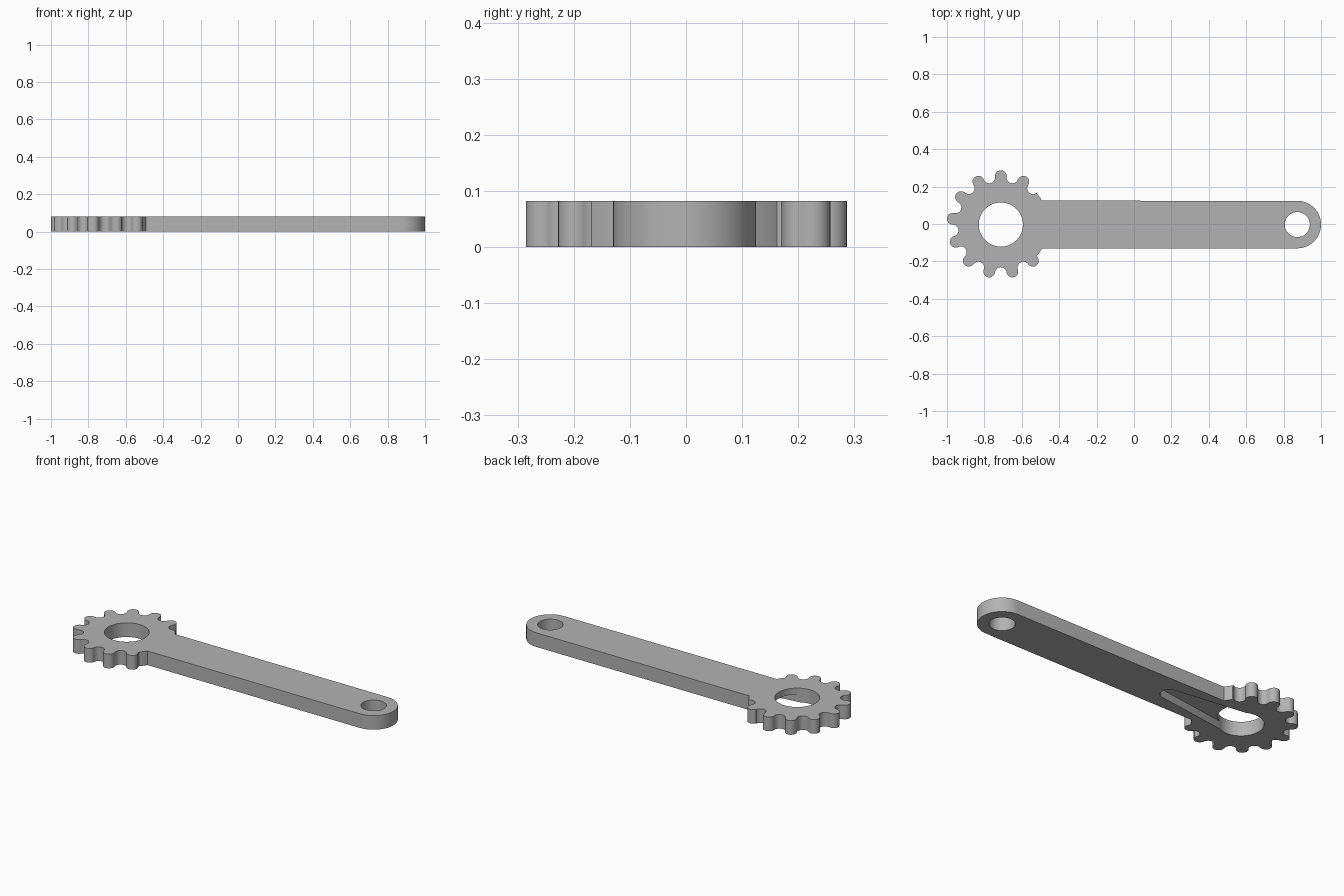
import bpy
import bmesh
from math import radians, cos, sin, pi

THICK = 0.082
MID_Y = -0.003
GEAR_X, PIVOT_X = -0.712, 0.873
ARM_HALF = 0.127
TEETH = 13
PITCH_R, TOOTH_R = 0.259, 0.031
SHOULDER_R = 0.255
POCKET_DEPTH = 0.045

if "Cube" in bpy.data.objects:
    bpy.data.objects.remove(bpy.data.objects["Cube"], do_unlink=True)

grey = bpy.data.materials.new("plain grey")
grey.use_nodes = True
colour = (0.45, 0.45, 0.45, 1)
grey.diffuse_color = colour
grey.node_tree.nodes["Principled BSDF"].inputs["Base Color"].default_value = colour


def arc(cx, cy, r, start, end, steps):
    """Points on an arc, angles in degrees."""
    angles = [radians(start + (end - start) * i / steps) for i in range(steps + 1)]
    return [(cx + r * cos(a), cy + r * sin(a)) for a in angles]


def prism(name, points, z0, z1):
    """Extrude a closed outline between two heights."""
    bm = bmesh.new()
    face = bm.faces.new([bm.verts.new((x, y, z0)) for x, y in points])
    top = bmesh.ops.extrude_face_region(bm, geom=[face])["geom"]
    moved = [v for v in top if isinstance(v, bmesh.types.BMVert)]
    bmesh.ops.translate(bm, vec=(0, 0, z1 - z0), verts=moved)
    bmesh.ops.remove_doubles(bm, verts=bm.verts, dist=1e-5)
    bmesh.ops.recalc_face_normals(bm, faces=bm.faces)
    mesh = bpy.data.meshes.new(name)
    bm.to_mesh(mesh)
    bm.free()
    mesh.materials.append(grey)
    obj = bpy.data.objects.new(name, mesh)
    bpy.context.collection.objects.link(obj)
    return obj


def on_pitch(angle):
    a = radians(angle)
    return GEAR_X + PITCH_R * cos(a), MID_Y + PITCH_R * sin(a)


# Outline: trimmed shoulder, rounded valleys and teeth, shoulder, round arm end
step = 360 / TEETH
outline = arc(GEAR_X, MID_Y, SHOULDER_R, 30, 40.5, 4)
for k in range(-1, 9):
    tooth = 90 + k * step
    valley = tooth - step / 2
    outline += arc(*on_pitch(valley), TOOTH_R, valley - 90, valley - 270, 12)
    outline += arc(*on_pitch(tooth), TOOTH_R, tooth - 90, tooth + 90, 12)[1:]
outline += arc(GEAR_X, MID_Y, SHOULDER_R, -40.5, -30, 4)
outline += arc(PIVOT_X, MID_Y, ARM_HALF, -90, 90, 32)
lever = prism("toothed_lever", outline, 0, THICK)

# Through holes and the tapered pocket under the arm
cutters = [
    prism("hub_hole_cutter", arc(GEAR_X, MID_Y, 0.118, 0, 354, 59), -0.1, 0.2),
    prism("pivot_hole_cutter", arc(PIVOT_X, MID_Y, 0.067, 0, 352.5, 47), -0.1, 0.2),
    prism("pocket_cutter",
          [(GEAR_X, MID_Y + 0.112), (GEAR_X, MID_Y - 0.112)]
          + arc(GEAR_X + 0.475, MID_Y, 0.048, -82, 82, 20),
          -0.1, POCKET_DEPTH),
]
bpy.context.view_layer.objects.active = lever
for cutter in cutters:
    cutter.hide_render = True
    cut = lever.modifiers.new(cutter.name, "BOOLEAN")
    cut.operation = "DIFFERENCE"
    cut.solver = "EXACT"
    cut.object = cutter
    bpy.ops.object.modifier_apply(modifier=cut.name)
for cutter in cutters:
    bpy.data.objects.remove(cutter, do_unlink=True)

# Smooth curved walls, sharp rims
bpy.ops.object.select_all(action="DESELECT")
lever.select_set(True)
bpy.ops.object.shade_smooth_by_angle(angle=radians(30))
